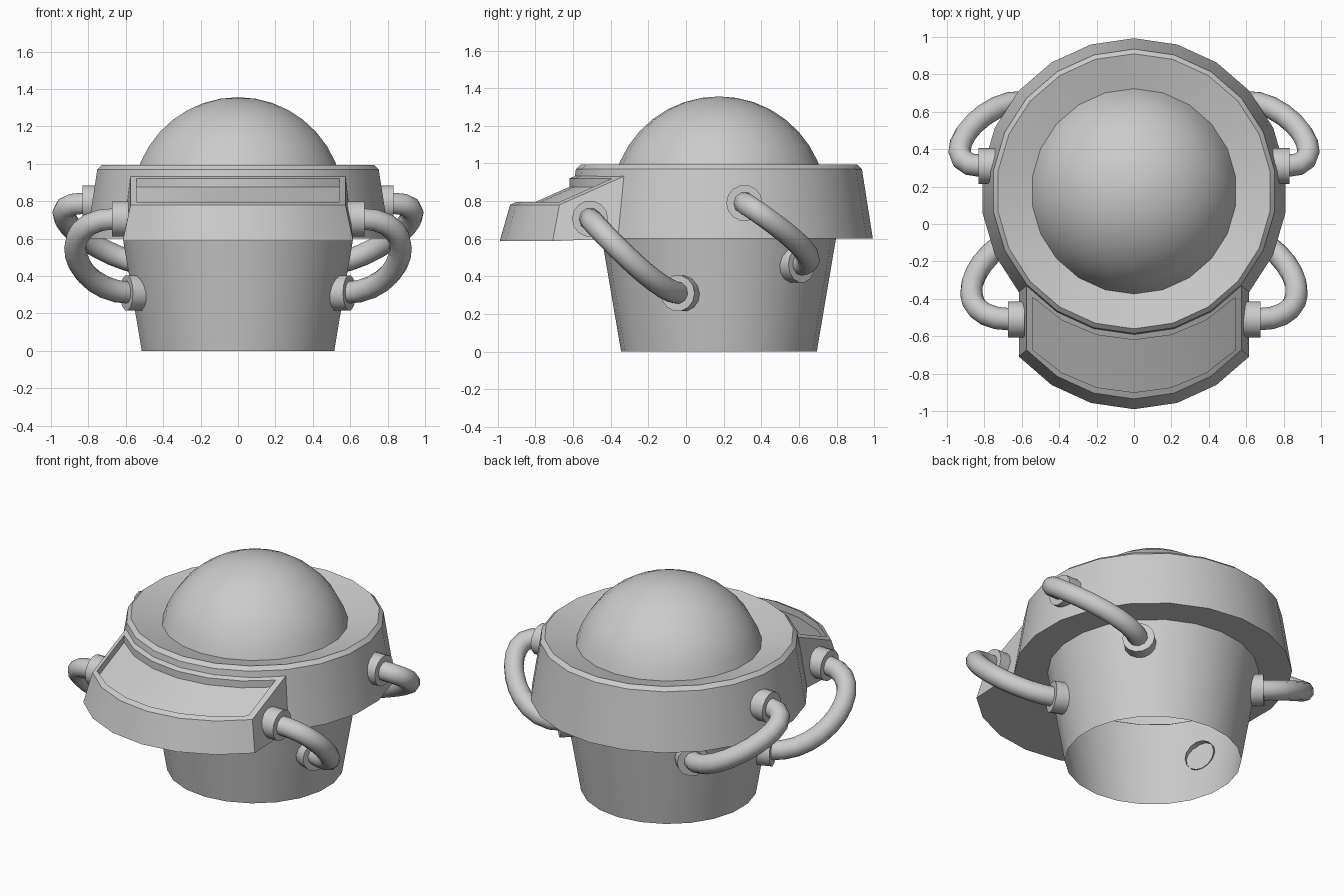
import bpy
import bmesh
from math import sin, cos, pi, radians
from mathutils import Vector

if "Cube" in bpy.data.objects:
    bpy.data.objects.remove(bpy.data.objects["Cube"])

SIDES = 22
STEP = 2 * pi / SIDES
CY = 0.175          # y of the main axis


def finish(name, bm, angle=30):
    bmesh.ops.recalc_face_normals(bm, faces=bm.faces)
    me = bpy.data.meshes.new(name)
    bm.to_mesh(me)
    bm.free()
    ob = bpy.data.objects.new(name, me)
    bpy.context.collection.objects.link(ob)
    smooth(ob, angle)
    return ob


def smooth(ob, angle=30):
    bpy.ops.object.select_all(action='DESELECT')
    ob.select_set(True)
    bpy.context.view_layer.objects.active = ob
    bpy.ops.object.shade_smooth_by_angle(angle=radians(angle))


def bridge(bm, a, b, closed=True):
    n = len(a)
    for i in range(n if closed else n - 1):
        j = (i + 1) % n
        bm.faces.new((a[i], a[j], b[j], b[i]))


def lathe(name, profile):
    """Turn an (r, z) profile around the main axis; r = 0 makes a pole."""
    bm = bmesh.new()
    prev = None
    for r, z in profile:
        if r == 0:
            pole = bm.verts.new((0, CY, z))
            for i in range(SIDES):
                bm.faces.new((prev[i], prev[(i + 1) % SIDES], pole))
            break
        loop = [bm.verts.new((r * sin(i * STEP), CY - r * cos(i * STEP), z))
                for i in range(SIDES)]
        if prev:
            bridge(bm, prev, loop)
        prev = loop
    return finish(name, bm)


# Tapered body, open underneath
lathe("body", [(0.52, 0), (0.622, 0.6)])

# Wide collar with a dished top
lathe("collar", [(0.62, 0.6), (0.818, 0.6), (0.76, 0.97), (0.735, 0.993), (0.545, 0.94)])

# Dome
R, ZC, N = 0.572, 0.784, 8
A = radians(76)
dome = [(R * sin(A * (1 - i / N)), ZC + R * cos(A * (1 - i / N))) for i in range(N)]
lathe("dome", dome + [(0, ZC + R)])


# Visor: the front of the collar pulled forward, with a sunken sloping panel
def arc(bm, r, cy, z, squeeze=1.0):
    return [bm.verts.new((r * sin(i * STEP * squeeze), cy - r * cos(i * STEP * squeeze), z))
            for i in range(-3, 4)]


bm = bmesh.new()
rows = [
    (arc(bm, 0.815, -CY, 0.587), arc(bm, 0.815, CY, 0.602)),
    (arc(bm, 0.76, -CY, 0.78), arc(bm, 0.76, CY, 0.935)),
    (arc(bm, 0.76, -CY + 0.035, 0.796, 0.93), arc(bm, 0.76, CY - 0.035, 0.92, 0.93)),
    (arc(bm, 0.76, -CY + 0.035, 0.751, 0.93), arc(bm, 0.76, CY - 0.035, 0.875, 0.93)),
]
loops = [f + b[::-1] for f, b in rows]
for a, b in zip(loops, loops[1:]):
    bridge(bm, a, b)
bridge(bm, *rows[0], closed=False)
bridge(bm, *rows[-1], closed=False)
finish("visor", bm)


# Pipe fittings and pipes
def fitting(name, inner, axis, length, r=0.096, n=14):
    """Short cylinder, closed on the outer end only."""
    bm = bmesh.new()
    axis = axis.normalized()
    side = axis.cross(Vector((0, 0, 1))).normalized()
    up = side.cross(axis)
    ends = []
    for c in (inner, inner + axis * length):
        ends.append([bm.verts.new(c + r * (cos(2 * pi * i / n) * side + sin(2 * pi * i / n) * up))
                     for i in range(n)])
    bridge(bm, *ends)
    bm.faces.new(ends[1])
    finish(name, bm)


def pipe(name, p0, d0, p1, d1, h, r=0.06):
    cu = bpy.data.curves.new(name, 'CURVE')
    cu.dimensions = '3D'
    cu.bevel_depth = r
    cu.bevel_resolution = 3
    cu.resolution_u = 12
    sp = cu.splines.new('BEZIER')
    sp.bezier_points.add(1)
    for bp, p, d in zip(sp.bezier_points, (p0, p1), (d0 * h, d1 * -h)):
        bp.handle_left_type = bp.handle_right_type = 'FREE'
        bp.co = p
        bp.handle_right = p + d
        bp.handle_left = p - d
    # the second point's incoming handle must point outward along d1
    ob = bpy.data.objects.new(name, cu)
    bpy.context.collection.objects.link(ob)
    bpy.ops.object.select_all(action='DESELECT')
    ob.select_set(True)
    bpy.context.view_layer.objects.active = ob
    bpy.ops.object.convert(target='MESH')
    smooth(bpy.context.object, 50)


# (name, upper inner point, upper length, lower inner point, lower axis, bow)
specs = [
    ("front", (0.585, -0.51, 0.706), 0.09, (0.512, -0.012, 0.31), (0.93, -0.36, 0), 0.35),
    ("back", (0.74, 0.31, 0.79), 0.092, (0.415, 0.555, 0.462), (0.74, 0.67, 0), 0.335),
]
for label, up, up_len, low, axis, bow in specs:
    for side, s in (("right", 1), ("left", -1)):
        m = Vector((s, 1, 1))
        u, l, a = Vector(up) * m, Vector(low) * m, (Vector(axis) * m).normalized()
        x = Vector((s, 0, 0))
        fitting(f"{label}_{side}_upper_fitting", u, x, up_len)
        fitting(f"{label}_{side}_lower_fitting", l, a, 0.09)
        pipe(f"{label}_{side}_pipe", u + x * (up_len - 0.02), x, l + a * 0.06, a, bow)
